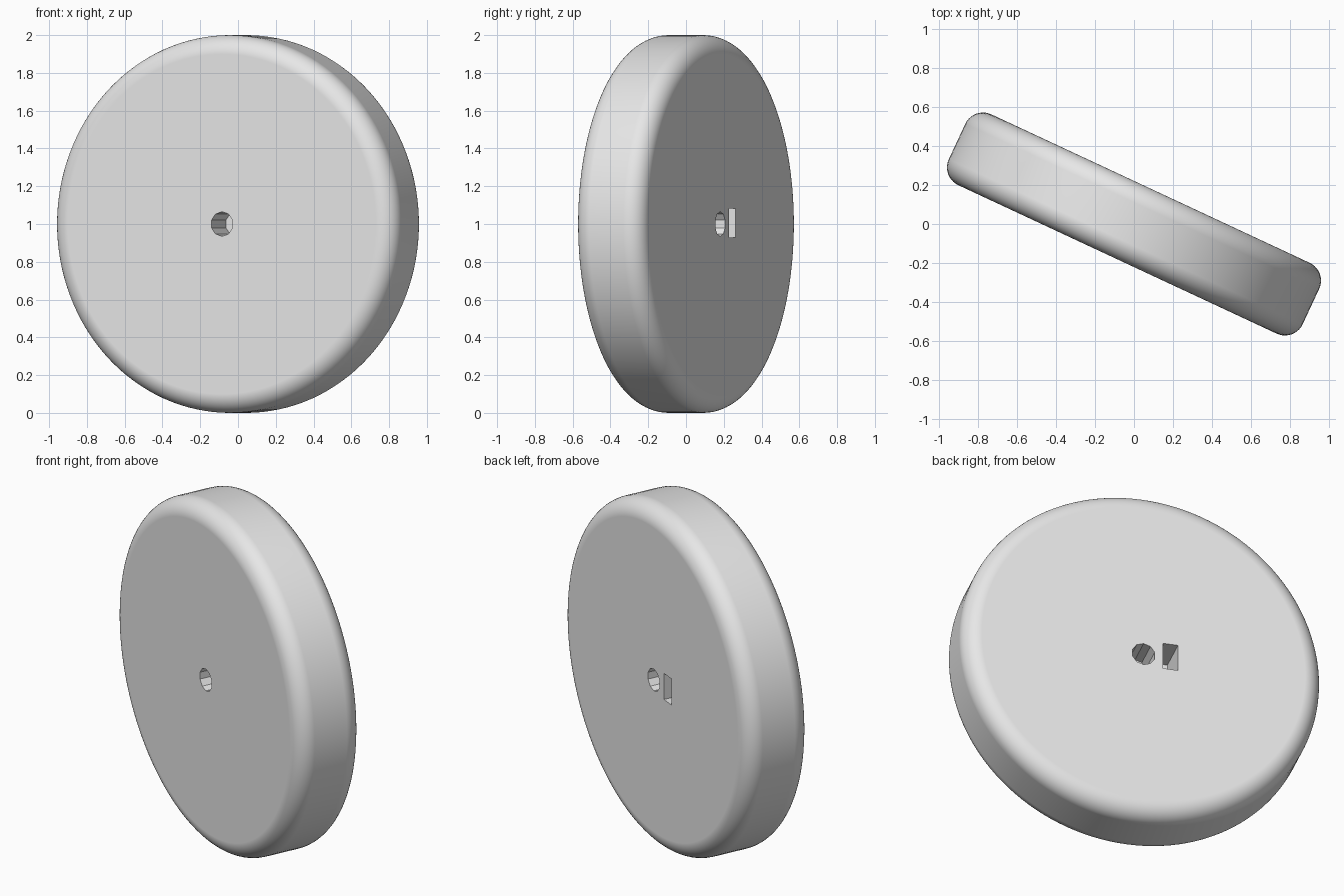
import bpy
import math
from mathutils import Matrix

cube = bpy.data.objects.get("Cube")
if cube:
    bpy.data.objects.remove(cube, do_unlink=True)

HALF = 0.2      # half the disc thickness
FRAME = Matrix.Translation((0, 0, 1)) @ Matrix.Rotation(math.radians(-25), 4, "Z")
UPRIGHT = Matrix.Rotation(math.radians(90), 4, "X")

grey = bpy.data.materials.new("light_grey")
grey.use_nodes = True
grey.diffuse_color = (0.8, 0.8, 0.8, 1)
grey.node_tree.nodes["Principled BSDF"].inputs["Base Color"].default_value = grey.diffuse_color


def place(name, offset, turn=Matrix.Identity(4)):
    """Name the new primitive and set it in the disc's turned frame."""
    obj = bpy.context.object
    obj.name = name
    obj.data.transform(FRAME @ Matrix.Translation(offset) @ turn)
    obj.data.materials.append(grey)
    return obj


def round_bar(name, radius, depth, sides, offset):
    bpy.ops.mesh.primitive_cylinder_add(vertices=sides, radius=radius, depth=depth)
    return place(name, offset, UPRIGHT)


# Disc with rounded rims
disc = round_bar("wheel_disc", 1.0, 2 * HALF, 128, (0, 0, 0))
bevel = disc.modifiers.new("rim_rounding", "BEVEL")
bevel.width = 0.1
bevel.segments = 10
bevel.limit_method = "ANGLE"

# Blind axle hole in each face
cutters = [round_bar("axle_hole_cutter", 0.065, 0.36, 10, (0, side * HALF, 0))
           for side in (-1, 1)]

# Rectangular slot beside the back hole
bpy.ops.mesh.primitive_cube_add(size=1)
bpy.context.object.scale = (1, 1, 1)
slot = place("slot_cutter", (-0.15, HALF, 0.005),
             Matrix.Diagonal((0.083, 0.44, 0.155, 1)))
cutters.append(slot)

for cutter in cutters:
    cutter.hide_render = True
    cut = disc.modifiers.new(cutter.name, "BOOLEAN")
    cut.operation = "DIFFERENCE"
    cut.solver = "EXACT"
    cut.object = cutter

# Apply the cuts, then smooth the rim while keeping the recesses crisp
bpy.ops.object.select_all(action="DESELECT")
disc.select_set(True)
bpy.context.view_layer.objects.active = disc
for name in [m.name for m in disc.modifiers]:
    bpy.ops.object.modifier_apply(modifier=name)
for cutter in cutters:
    bpy.data.objects.remove(cutter, do_unlink=True)
bpy.ops.object.shade_smooth_by_angle(angle=math.radians(30))
weighted = disc.modifiers.new("flat_face_shading", "WEIGHTED_NORMAL")
weighted.keep_sharp = True
